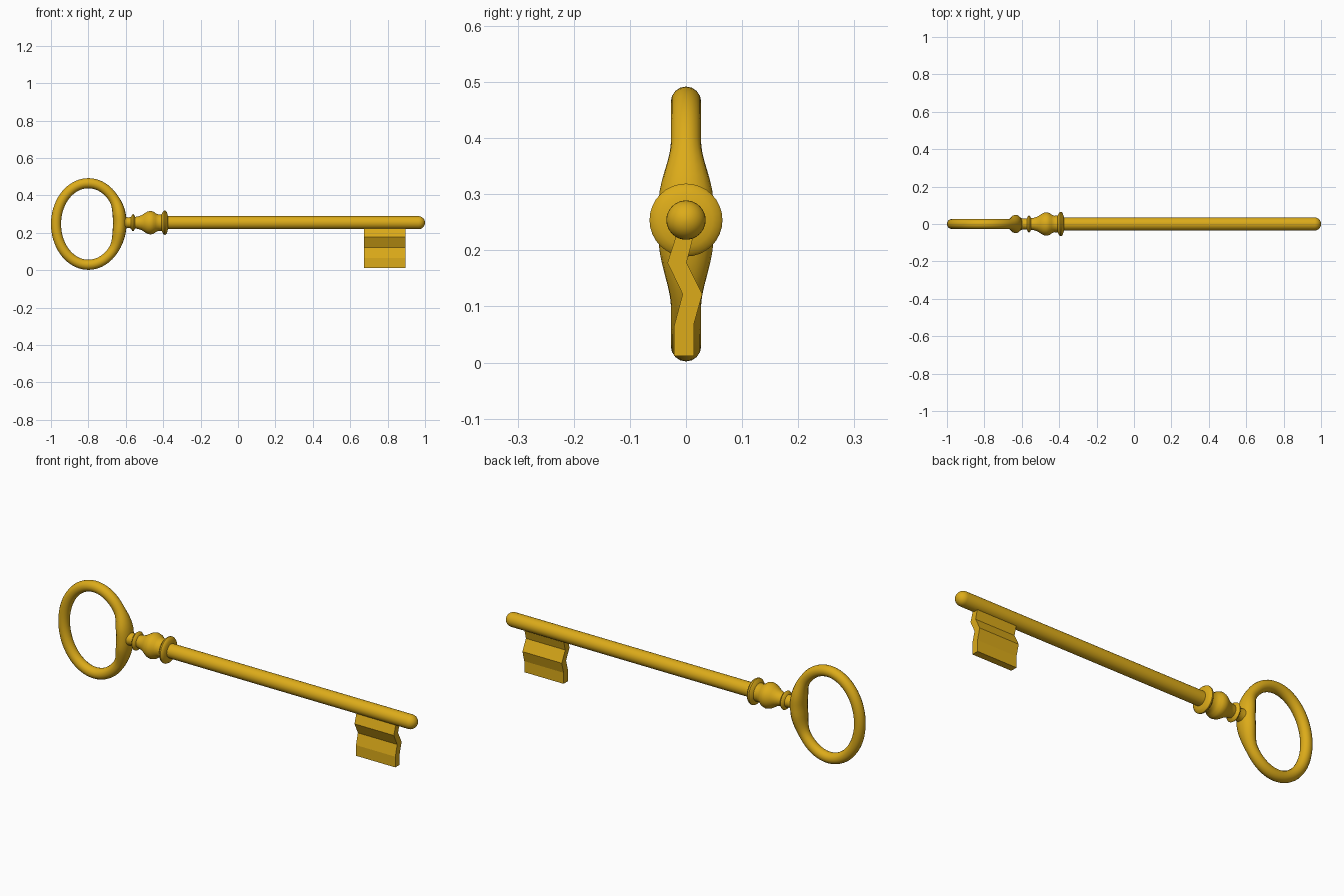
import bpy, bmesh
from math import sin, cos, pi, radians

if "Cube" in bpy.data.objects:
    bpy.data.objects.remove(bpy.data.objects["Cube"])

AXIS_Z = 0.254

gold = bpy.data.materials.new("gold")
gold.diffuse_color = (0.72, 0.41, 0.01, 1)
gold.use_nodes = True
gold.node_tree.nodes["Principled BSDF"].inputs["Base Color"].default_value = gold.diffuse_color


def finish(name, bm, angle):
    bmesh.ops.recalc_face_normals(bm, faces=bm.faces)
    mesh = bpy.data.meshes.new(name)
    bm.to_mesh(mesh)
    bm.free()
    obj = bpy.data.objects.new(name, mesh)
    bpy.context.collection.objects.link(obj)
    mesh.materials.append(gold)
    bpy.ops.object.select_all(action='DESELECT')
    obj.select_set(True)
    bpy.context.view_layer.objects.active = obj
    bpy.ops.object.shade_smooth_by_angle(angle=radians(angle))
    return obj


def bridge(bm, a, b):
    n = len(a)
    for i in range(n):
        j = (i + 1) % n
        bm.faces.new((a[i], a[j], b[j], b[i]))


def lathe(name, profile, sides=32):
    """Revolve (x, radius) points about the key's long axis."""
    bm = bmesh.new()
    rings = [[bm.verts.new((x, r * cos(2 * pi * i / sides), AXIS_Z + r * sin(2 * pi * i / sides)))
              for i in range(sides)] for x, r in profile]
    for a, b in zip(rings, rings[1:]):
        bridge(bm, a, b)
    bm.faces.new(rings[0])
    bm.faces.new(rings[-1])
    return finish(name, bm, 40)


# Oval bow, swelling where it meets the collar
bm = bmesh.new()
steps, sides = 72, 16
rings = []
for s in range(steps):
    t = 2 * pi * s / steps
    off = abs((t + pi) % (2 * pi) - pi)
    k = min(1, max(0, (radians(42) - off) / radians(34)))
    k = k * k * (3 - 2 * k)
    half_in, half_y = 0.027 + 0.009 * k, 0.027 + 0.022 * k
    ring = []
    for i in range(sides):
        a = 2 * pi * i / sides
        d = half_in * cos(a)
        ring.append(bm.verts.new((-0.8 + (0.173 - 0.005 * k + d) * cos(t),
                                  half_y * sin(a),
                                  0.247 + 0.005 * k + (0.218 + d) * sin(t))))
    rings.append(ring)
for s in range(steps):
    bridge(bm, rings[s], rings[(s + 1) % steps])
finish("bow", bm, 50)

# Turned collar: thin disc, bead and end flange
lathe("collar", [
    (-0.635, 0.036), (-0.605, 0.032), (-0.585, 0.028), (-0.572, 0.031),
    (-0.566, 0.043), (-0.561, 0.046), (-0.556, 0.043), (-0.55, 0.031),
    (-0.535, 0.033), (-0.515, 0.040), (-0.50, 0.050), (-0.485, 0.059),
    (-0.468, 0.063), (-0.452, 0.059), (-0.44, 0.050), (-0.425, 0.044),
    (-0.408, 0.045), (-0.402, 0.057), (-0.396, 0.064), (-0.389, 0.065),
    (-0.382, 0.060), (-0.378, 0.048), (-0.374, 0.034)])

# Long shaft with a rounded tip
R = 0.035
tip = [(1 - R + R * sin(a), R * cos(a)) for a in (pi / 2 * i / 8 for i in range(8))]
lathe("shaft", [(-0.4, R)] + tip + [(1.0, 0.0015)])

# Zigzag bit below the shaft
section = [(-0.013, 0.24), (-0.033, 0.178), (-0.006, 0.122), (-0.021, 0.066), (-0.021, 0.012),
           (0.014, 0.012), (0.014, 0.068), (0.029, 0.122), (0.001, 0.178), (0.017, 0.24)]
bm = bmesh.new()
ends = [[bm.verts.new((x, y, z)) for y, z in section] for x in (0.675, 0.895)]
bridge(bm, *ends)
for e in ends:
    bm.faces.new(e)
finish("bit", bm, 10)
